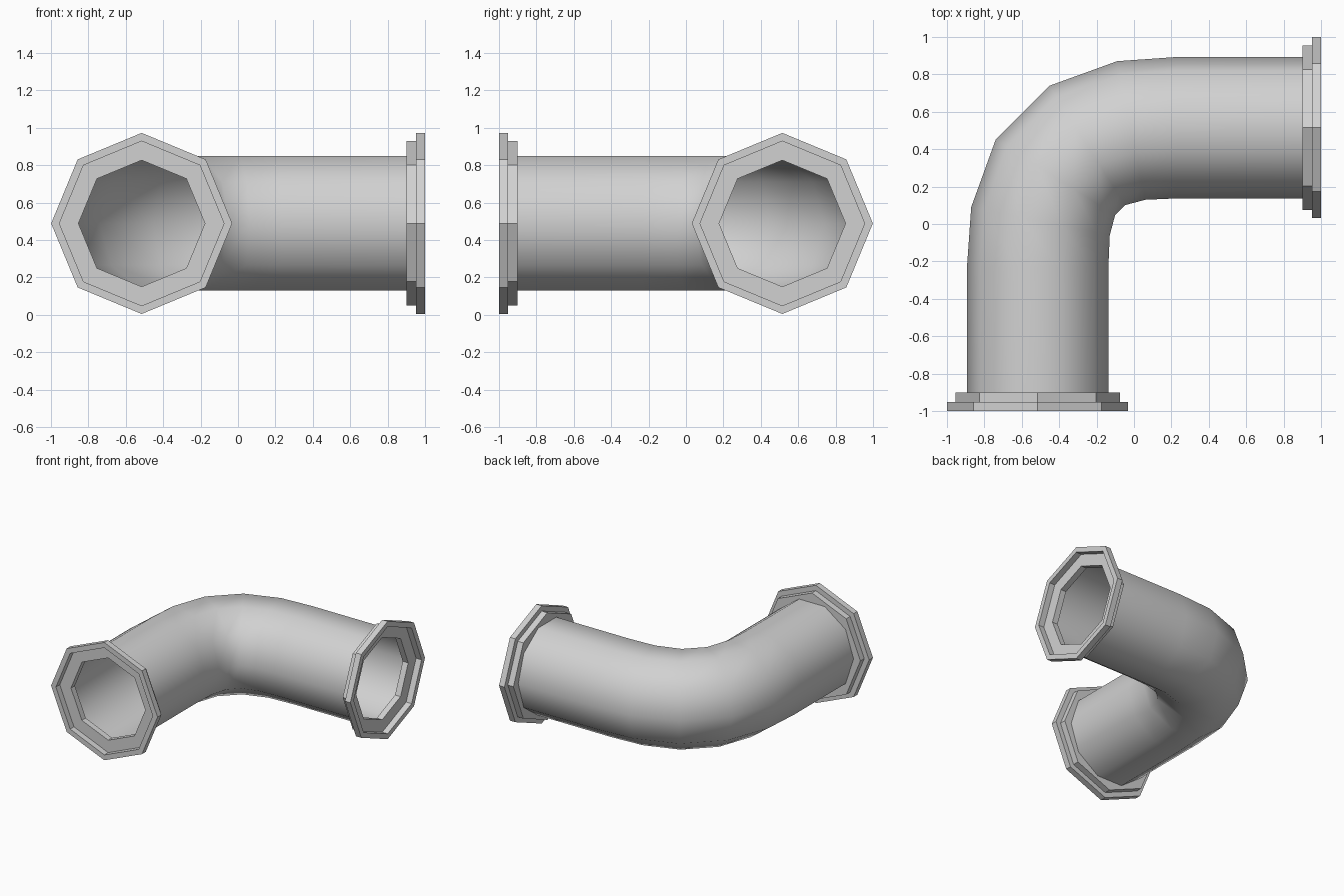
import bpy
import bmesh
from math import sin, cos, pi, radians
from mathutils import Vector

default = bpy.data.objects.get("Cube")
if default:
    bpy.data.objects.remove(default, do_unlink=True)

AXIS_Z = 0.489    # height of the pipe centreline
OFFSET = 0.515    # sideways distance of each leg from the middle

grey = bpy.data.materials.new("pipe grey")
grey.use_nodes = True
colour = (0.64, 0.64, 0.64, 1)
grey.diffuse_color = colour
grey.node_tree.nodes["Principled BSDF"].inputs["Base Color"].default_value = colour


def loft(name, stations, sides, closed=False, smooth=False):
    """Join polygon rings; a station is (centre x, centre y, turn, radius)."""
    bm = bmesh.new()
    rings = []
    for x, y, turn, radius in stations:
        across = Vector((cos(turn), -sin(turn), 0))
        centre = Vector((x, y, AXIS_Z))
        ring = []
        for i in range(sides):
            a = 2 * pi * i / sides
            ring.append(bm.verts.new(centre + radius * (cos(a) * across + sin(a) * Vector((0, 0, 1)))))
        rings.append(ring)
    pairs = list(zip(rings, rings[1:]))
    if closed:
        pairs.append((rings[-1], rings[0]))
    for a, b in pairs:
        for i in range(sides):
            j = (i + 1) % sides
            bm.faces.new((a[i], a[j], b[j], b[i]))
    bmesh.ops.recalc_face_normals(bm, faces=bm.faces)
    for f in bm.faces:
        f.smooth = smooth
    mesh = bpy.data.meshes.new(name)
    bm.to_mesh(mesh)
    bm.free()
    mesh.materials.append(grey)
    obj = bpy.data.objects.new(name, mesh)
    bpy.context.collection.objects.link(obj)
    return obj


def swap(station):
    """Reflect a station across the diagonal of the elbow."""
    x, y, turn, radius = station
    return (-y, -x, pi / 2 - turn, radius)


# Bent pipe: one half of the path, reflected for the other half
R = 0.378
half = [(-OFFSET, -0.9, 0, R), (-OFFSET, -0.23, 0, R),
        (-0.5, 0.015, radians(11.5), R), (-0.42, 0.25, radians(32.5), R)]
loft("bent_pipe", half + [swap(s) for s in reversed(half)], 10, smooth=True)

# Stepped octagonal flanges with a recessed mouth: (distance along leg, radius)
profile = [(-1, 0.484), (-1, 0.44), (-0.95, 0.44), (-0.95, 0.338),
           (-0.9, 0.338), (-0.9, 0.44), (-0.951, 0.44), (-0.951, 0.484)]
front = [(-OFFSET, y, 0, r) for y, r in profile]
loft("front_flange", front, 8, closed=True)
loft("left_flange", [swap(s) for s in front], 8, closed=True)
